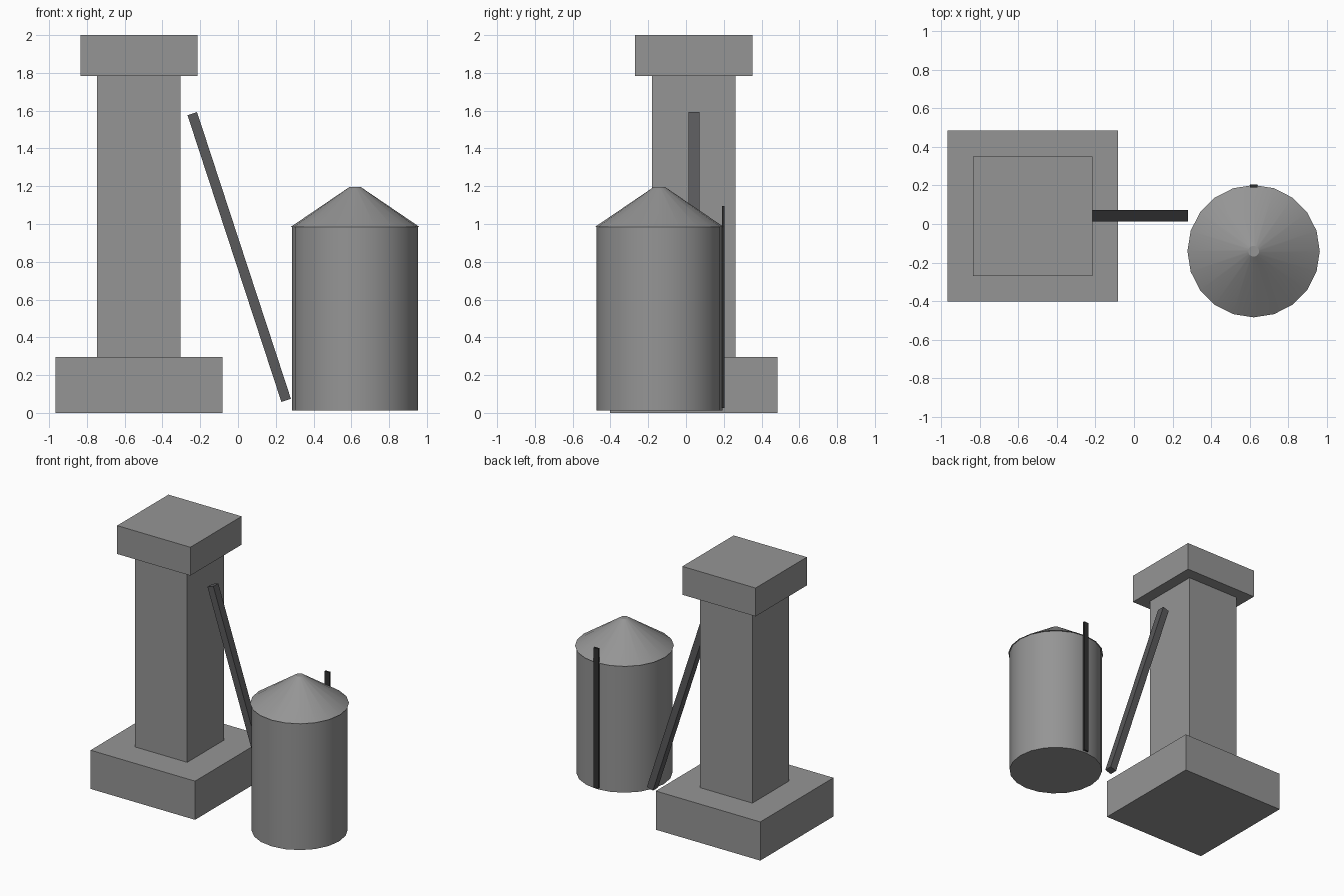
import bpy
import math
from mathutils import Vector

cube = bpy.data.objects.get("Cube")
if cube:
    bpy.data.objects.remove(cube, do_unlink=True)


def make_material(name, rgb):
    mat = bpy.data.materials.new(name)
    mat.use_nodes = True
    mat.diffuse_color = (*rgb, 1)
    mat.node_tree.nodes["Principled BSDF"].inputs["Base Color"].default_value = (*rgb, 1)
    return mat


concrete = make_material("mid grey", (0.30, 0.30, 0.30))
belt_grey = make_material("dark grey", (0.10, 0.10, 0.105))
iron = make_material("near black", (0.03, 0.03, 0.03))


def finish(name, mat):
    obj = bpy.context.object
    obj.name = obj.data.name = name
    obj.data.materials.append(mat)
    return obj


def box(name, centre, size, mat, tilt=0.0):
    bpy.ops.mesh.primitive_cube_add(size=1, location=centre)
    obj = finish(name, mat)
    obj.scale = size
    obj.rotation_euler.y = tilt
    return obj


def round_part(name, r_low, r_high, z_low, z_high, sides, mat):
    bpy.ops.mesh.primitive_cone_add(
        vertices=sides, radius1=r_low, radius2=r_high, depth=z_high - z_low,
        location=(TANK_X, TANK_Y, (z_low + z_high) / 2))
    obj = finish(name, mat)
    bpy.ops.object.shade_smooth_by_angle(angle=math.radians(30))
    return obj


# Square tower: plinth, shaft and cap
TOWER_X, TOWER_Y = -0.525, 0.041
for name, width, low, high in (("tower_base", 0.885, 0, 0.296),
                               ("tower_shaft", 0.442, 0.296, 1.783),
                               ("tower_cap", 0.62, 1.783, 2)):
    box(name, (TOWER_X, TOWER_Y, (low + high) / 2), (width, width, high - low), concrete)

# Round tank with conical roof
TANK_X, TANK_Y = 0.62, -0.141
round_part("tank_body", 0.334, 0.334, 0.012, 0.983, 20, concrete)
round_part("tank_roof", 0.343, 0.028, 0.983, 1.197, 20, concrete)

# Ladder strip up the back of the tank
box("tank_ladder", (TANK_X, 0.197, 0.56), (0.04, 0.014, 1.07), iron)

# Sloping conveyor between the ground and the tower
foot, head = Vector((0.255, 0.042, 0.066)), Vector((-0.242, 0.042, 1.584))
run = head - foot
box("conveyor", (foot + head) / 2, (0.053, 0.06, run.length), belt_grey,
    math.atan2(run.x, run.z))
